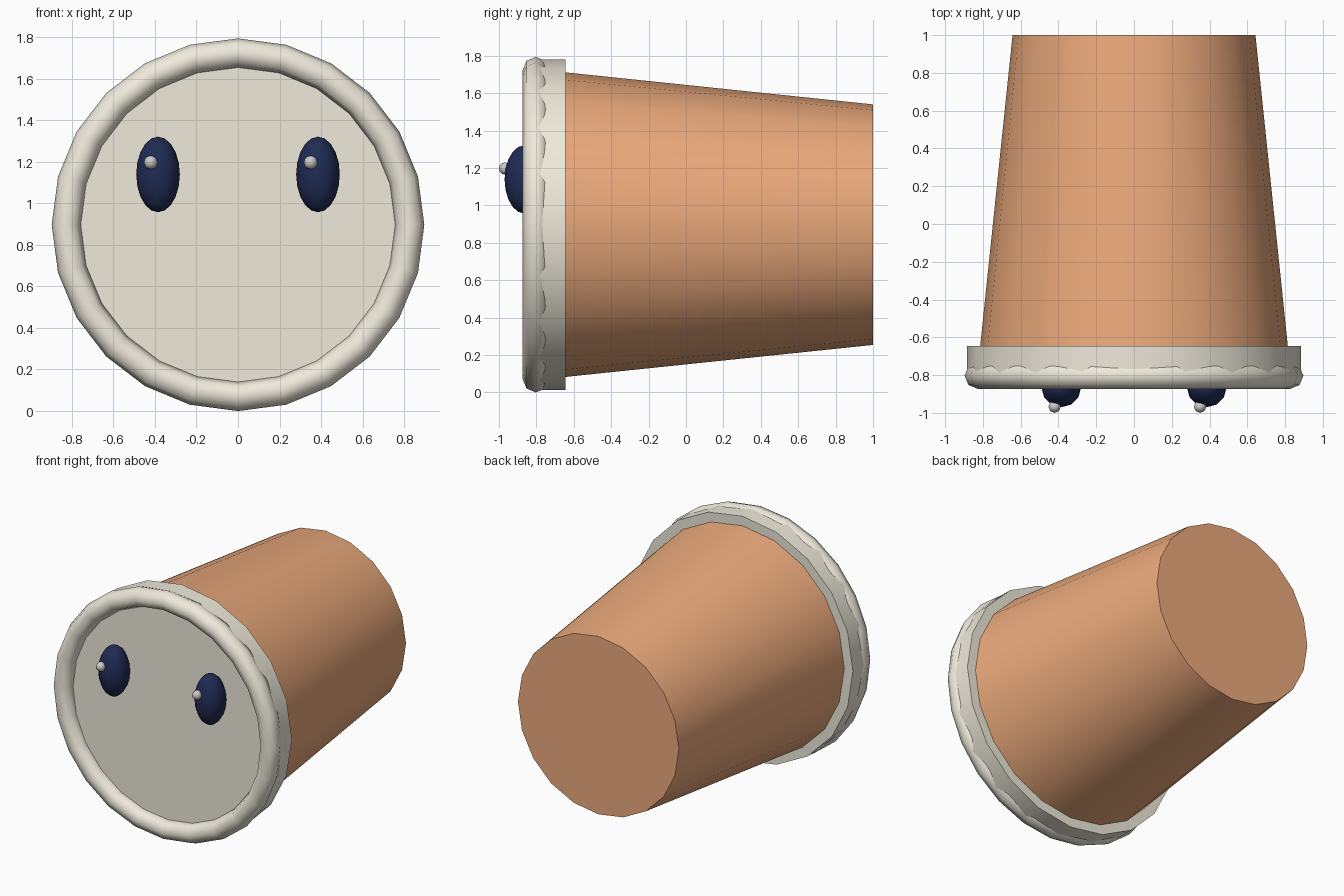
import bpy, math

if "Cube" in bpy.data.objects:
    bpy.data.objects.remove(bpy.data.objects["Cube"])

CZ = 0.897  # height of the cup's axis


def material(name, rgb):
    m = bpy.data.materials.new(name)
    m.diffuse_color = (*rgb, 1)
    m.use_nodes = True
    m.node_tree.nodes["Principled BSDF"].inputs["Base Color"].default_value = m.diffuse_color
    return m


clay = material("clay", (0.83, 0.40, 0.20))
cream = material("cream", (0.86, 0.82, 0.71))
navy = material("navy", (0.014, 0.024, 0.09))


def finish(name, mat=None, angle=30):
    ob = bpy.context.object
    ob.name = name
    bpy.ops.object.transform_apply(location=False, rotation=True, scale=True)
    if mat:
        ob.data.materials.append(mat)
    bpy.ops.object.shade_smooth_by_angle(angle=math.radians(angle))
    return ob


def tapered(name, y0, y1, r0, r1, mat):
    """20-sided cone frustum lying along y, radius r0 at y0 and r1 at y1."""
    bpy.ops.mesh.primitive_cone_add(
        vertices=20, radius1=r0, radius2=r1, depth=y1 - y0,
        location=(0, (y0 + y1) / 2, CZ), rotation=(-math.pi / 2, 0, 0))
    return finish(name, mat)


def ball(name, loc, size, segments, rings, mat=None):
    bpy.ops.mesh.primitive_uv_sphere_add(
        segments=segments, ring_count=rings, radius=1, location=loc)
    bpy.context.object.scale = size
    return finish(name, mat, 60)


# Tapered cup body and the wide band with its closed front face
tapered("cup_body", -0.70, 1.0, 0.82, 0.643, clay)
tapered("rim_band", -0.80, -0.645, 0.883, 0.883, cream)

# Rolled lip around the front face
bpy.ops.mesh.primitive_torus_add(
    major_segments=24, minor_segments=8, major_radius=0.827, minor_radius=0.07,
    location=(0, -0.803, CZ), rotation=(math.pi / 2, 0, 0))
finish("rolled_lip", cream, 80)

# Eyes with small highlights, both offset to the same side
for side, x in (("left", -0.385), ("right", 0.385)):
    ball(f"{side}_eye", (x, -0.865, 1.139), (0.105, 0.105, 0.182), 12, 10, navy)
    ball(f"{side}_eye_highlight", (x - 0.035, -0.967, 1.197),
         (0.033, 0.033, 0.033), 8, 6)
